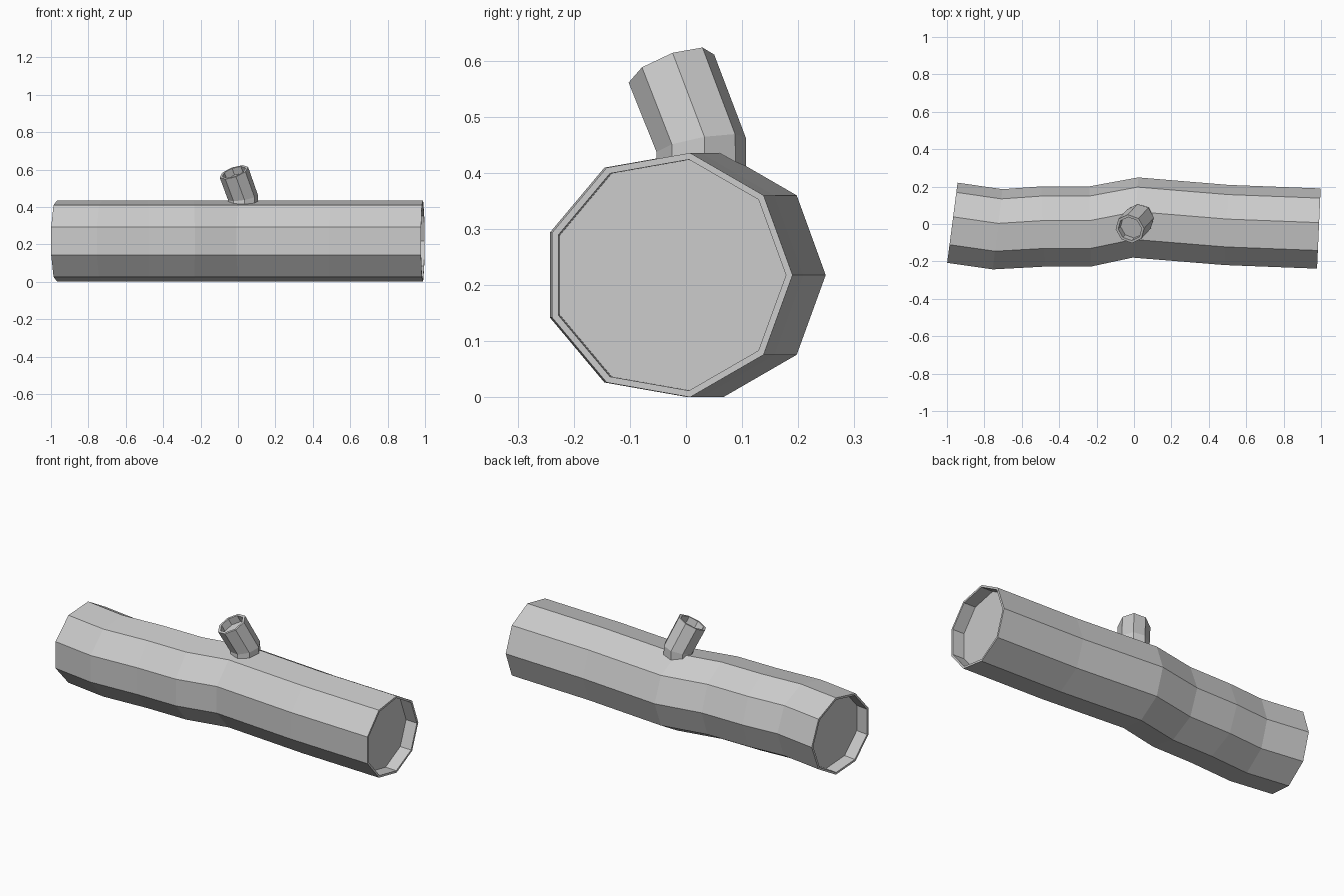
import bpy, bmesh, math
from mathutils import Vector

if "Cube" in bpy.data.objects:
    bpy.data.objects.remove(bpy.data.objects["Cube"])


def ring(centre, u, v, r, n, phase=0.0):
    """Polygon of n points around centre in the plane of u and v."""
    c, u, v = Vector(centre), Vector(u), Vector(v)
    pts = []
    for i in range(n):
        a = phase + 2 * math.pi * i / n
        pts.append(c + u * r * math.cos(a) + v * r * math.sin(a))
    return pts


def loft(name, rings):
    """Skin consecutive rings and cap both ends."""
    bm = bmesh.new()
    loops = [[bm.verts.new(p) for p in pts] for pts in rings]
    n = len(loops[0])
    for a, b in zip(loops, loops[1:]):
        for i in range(n):
            j = (i + 1) % n
            bm.faces.new((a[i], a[j], b[j], b[i]))
    bm.faces.new(loops[0])
    bm.faces.new(loops[-1])
    bmesh.ops.recalc_face_normals(bm, faces=bm.faces)
    mesh = bpy.data.meshes.new(name)
    bm.to_mesh(mesh)
    bm.free()
    obj = bpy.data.objects.new(name, mesh)
    bpy.context.collection.objects.link(obj)
    return obj


# Log: bent nine-sided trunk, stations are (x, y, lean of the ring in x per y)
R, Z, DEPTH = 0.221, 0.218, 0.07
stations = [(-0.972, 0.0, 0.13), (-0.73, -0.035, 0.12), (-0.485, -0.02, -0.05),
            (-0.235, -0.02, -0.02), (0.007, 0.028, 0.07), (0.495, -0.012, 0.04),
            (0.988, -0.031, 0.045)]


def log_ring(station, scale=1.0, inset=0.0):
    x, y, lean = station
    return ring((x + inset, y - inset * lean, Z), (lean, 1, 0), (0, 0, 1), R * scale, 9)


first, last = stations[0], stations[-1]
# Recessed cut faces inside a thin bark rim at both ends
rings = [log_ring(first, 0.946, DEPTH), log_ring(first, 0.946)]
rings += [log_ring(s) for s in stations]
rings += [log_ring(last, 0.946), log_ring(last, 0.946, -DEPTH)]
loft("log", rings)

# Branch stub: eight-sided, rises straight and then leans to the front left
axis = Vector((-0.36, -0.38, 1)).normalized()
r, ph = 0.081, math.radians(5)


def stub_ring(centre, normal, radius):
    # points keep their compass direction while the ring tilts
    q = Vector((0, 0, 1)).rotation_difference(normal)
    return ring(centre, q @ Vector((1, 0, 0)), q @ Vector((0, 1, 0)), radius, 8, ph)


up = Vector((0, 0, 1))
tip = Vector((-0.022, -0.026, 0.586))
loft("branch_stub", [
    stub_ring((0.027, 0.027, 0.385), up, r),
    stub_ring((0.027, 0.027, 0.45), (up + axis).normalized(), r),
    stub_ring(tip, axis, r),
    stub_ring(tip, axis, r * 0.82),
    stub_ring(tip - axis * 0.04, axis, r * 0.82),
])
